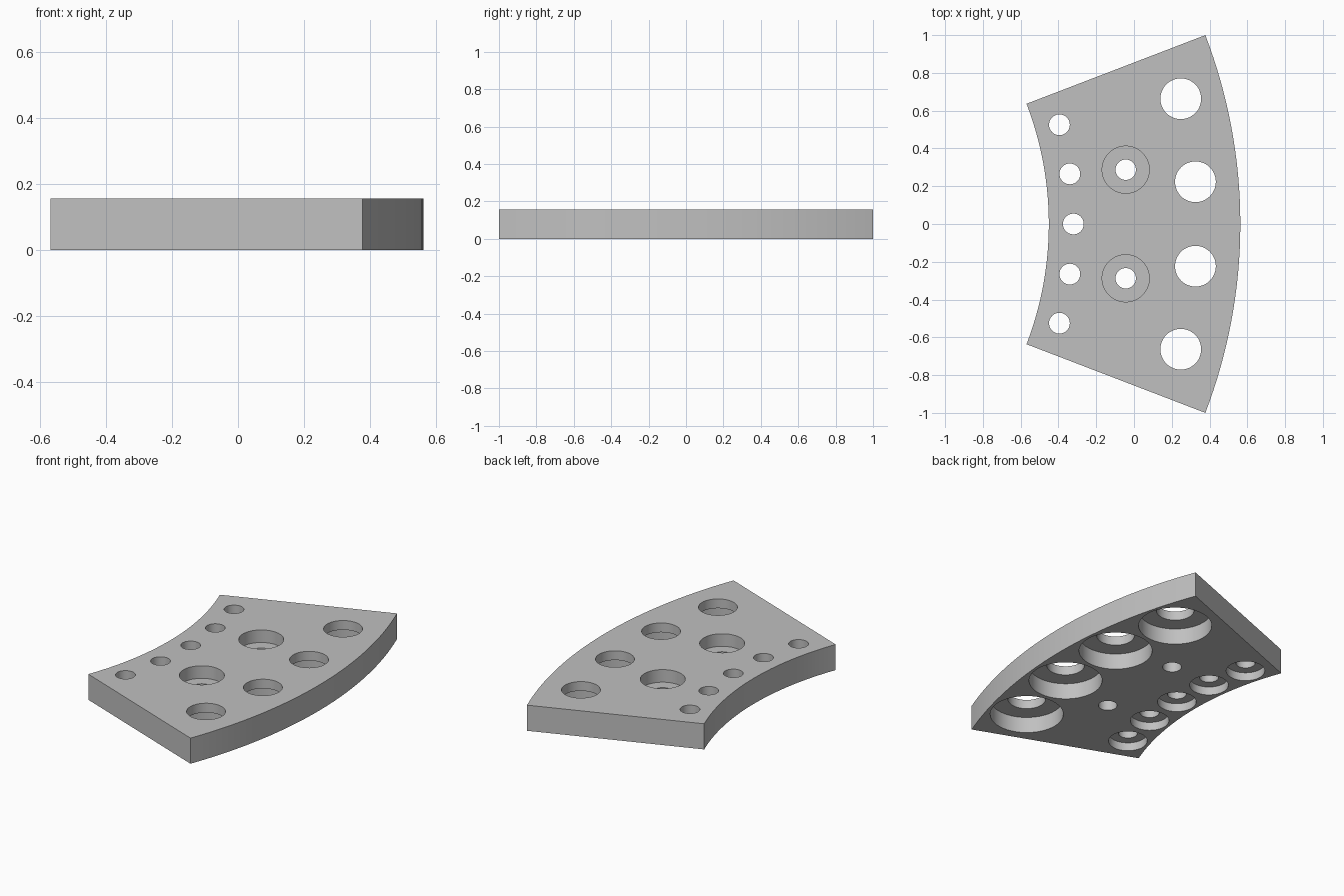
import bpy, bmesh
from math import radians, sin, cos, tau

cube = bpy.data.objects.get("Cube")
if cube:
    bpy.data.objects.remove(cube, do_unlink=True)

THICK = 0.157
CENTRE_X = -2.227          # centre of the ring the plate is a sector of
R_IN, R_OUT, HALF = 1.776, 2.79, 21
ARC_STEPS, HOLE_STEPS = 32, 48

grey = bpy.data.materials.new("plain grey")
grey.use_nodes = True
colour = (0.53, 0.53, 0.53, 1)
grey.diffuse_color = colour
grey.node_tree.nodes["Principled BSDF"].inputs["Base Color"].default_value = colour


def polar(radius, degrees):
    a = radians(degrees)
    return CENTRE_X + radius * cos(a), radius * sin(a)


def make_object(name, bm):
    bmesh.ops.recalc_face_normals(bm, faces=bm.faces)
    mesh = bpy.data.meshes.new(name)
    bm.to_mesh(mesh)
    bm.free()
    mesh.materials.append(grey)
    obj = bpy.data.objects.new(name, mesh)
    bpy.context.collection.objects.link(obj)
    return obj


def add_stepped_hole(bm, x, y, r_low, r_high, step):
    """Closed turned solid: r_low below the step height, r_high above it."""
    rings = []
    for r, z in ((r_low, -0.05), (r_low, step), (r_high, step), (r_high, THICK + 0.05)):
        rings.append([bm.verts.new((x + r * cos(tau * i / HOLE_STEPS),
                                    y + r * sin(tau * i / HOLE_STEPS), z))
                      for i in range(HOLE_STEPS)])
    for a, b in zip(rings, rings[1:]):
        for i in range(HOLE_STEPS):
            j = (i + 1) % HOLE_STEPS
            bm.faces.new((a[i], a[j], b[j], b[i]))
    bm.faces.new(rings[0][::-1])
    bm.faces.new(rings[-1])


# Plate: ring sector outline, extruded upwards
angles = [-HALF + 2 * HALF * i / ARC_STEPS for i in range(ARC_STEPS + 1)]
outline = [polar(R_OUT, a) for a in angles] + [polar(R_IN, a) for a in reversed(angles)]
bm = bmesh.new()
base = bm.faces.new([bm.verts.new((x, y, 0)) for x, y in outline])
top = bmesh.ops.extrude_face_region(bm, geom=[base])["geom"]
bmesh.ops.translate(bm, vec=(0, 0, THICK),
                    verts=[v for v in top if isinstance(v, bmesh.types.BMVert)])
plate = make_object("curved_plate", bm)

# Hole rows: ring radius, angles, lower radius, upper radius, step height
rows = (
    (1.906, (-16, -8, 0, 8, 16), 0.111, 0.055, 0.052),
    (2.202, (-7.5, 7.5), 0.054, 0.125, 0.08),
    (2.562, (-15, -5, 5, 15), 0.21, 0.108, 0.1),
)
bm = bmesh.new()
for radius, places, r_low, r_high, step in rows:
    for a in places:
        add_stepped_hole(bm, *polar(radius, a), r_low, r_high, step)
cutter = make_object("hole_cutter", bm)
cutter.hide_render = True

# Cut the holes and apply
cut = plate.modifiers.new("holes", 'BOOLEAN')
cut.operation = 'DIFFERENCE'
cut.solver = 'EXACT'
cut.object = cutter
bpy.ops.object.select_all(action='DESELECT')
plate.select_set(True)
bpy.context.view_layer.objects.active = plate
bpy.ops.object.modifier_apply(modifier=cut.name)
bpy.data.objects.remove(cutter, do_unlink=True)
bpy.ops.object.shade_smooth_by_angle(angle=radians(30))
